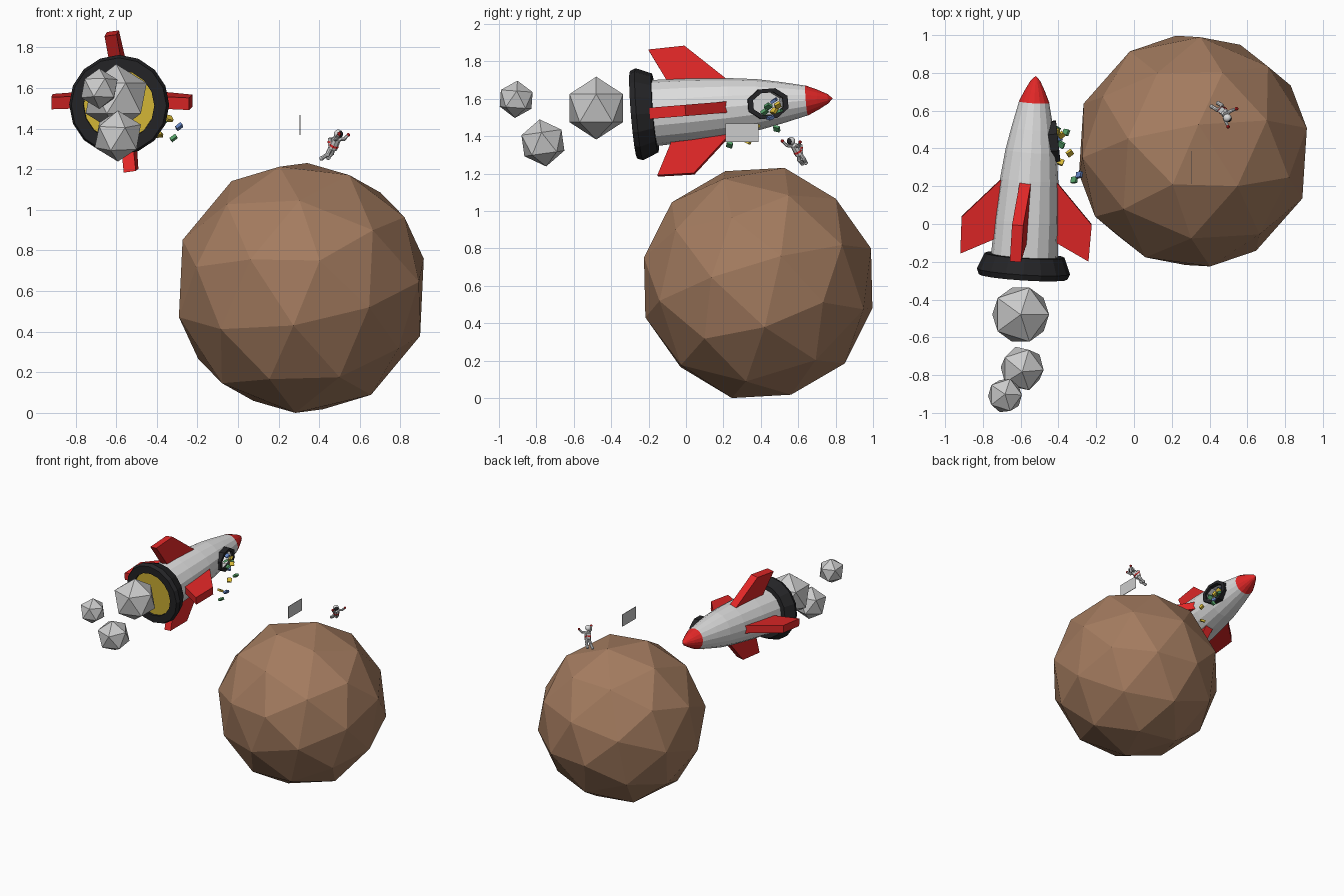
import bpy, bmesh, math, random
from mathutils import Vector, Matrix

if "Cube" in bpy.data.objects:
    bpy.data.objects.remove(bpy.data.objects["Cube"])

random.seed(4)


def mat(name, r, g, b):
    m = bpy.data.materials.new(name)
    m.diffuse_color = (r, g, b, 1)
    m.use_nodes = True
    m.node_tree.nodes["Principled BSDF"].inputs["Base Color"].default_value = m.diffuse_color
    return m


WHITE = mat("white", .72, .72, .72)
SMOKE = mat("smoke_grey", .60, .60, .60)
RED = mat("red", .75, .02, .02)
BLACK = mat("black", .018, .018, .02)
YELLOW = mat("yellow", .70, .50, .04)
BROWN = mat("planet_brown", .37, .20, .115)
GREEN = mat("green", .09, .36, .14)
BLUE = mat("blue", .12, .22, .52)


def finish(bm, name, material, matrix=Matrix()):
    bmesh.ops.remove_doubles(bm, verts=bm.verts, dist=1e-5)
    bmesh.ops.recalc_face_normals(bm, faces=bm.faces)
    me = bpy.data.meshes.new(name)
    bm.to_mesh(me)
    bm.free()
    me.materials.append(material)
    ob = bpy.data.objects.new(name, me)
    bpy.context.collection.objects.link(ob)
    ob.matrix_world = matrix
    return ob


def lathe(name, profile, sides, material, matrix=Matrix(), loop=False, turn=0):
    """Spin (radius, height) points round local z."""
    bm = bmesh.new()
    rings = []
    for i in range(sides):
        a = turn + 2 * math.pi * i / sides
        rings.append([bm.verts.new((r * math.cos(a), r * math.sin(a), z)) for r, z in profile])
    n = len(profile)
    for i in range(sides):
        p, q = rings[i], rings[(i + 1) % sides]
        for j in range(n if loop else n - 1):
            k = (j + 1) % n
            bm.faces.new((p[j], q[j], q[k], p[k]))
    return finish(bm, name, material, matrix)


def prism(name, points, thick, material, matrix=Matrix()):
    """Extrude an (x, z) outline along local y."""
    bm = bmesh.new()
    f = bm.faces.new([bm.verts.new((x, -thick / 2, z)) for x, z in points])
    new = bmesh.ops.extrude_face_region(bm, geom=[f])["geom"]
    bmesh.ops.translate(bm, vec=(0, thick, 0), verts=[v for v in new if isinstance(v, bmesh.types.BMVert)])
    return finish(bm, name, material, matrix)


def ball(name, centre, radius, sub, material, rot=Matrix()):
    bm = bmesh.new()
    bmesh.ops.create_icosphere(bm, subdivisions=sub, radius=radius)
    return finish(bm, name, material, Matrix.Translation(centre) @ rot)


def box(name, centre, size, material, rot=Matrix()):
    bm = bmesh.new()
    bmesh.ops.create_cube(bm, size=1)
    return finish(bm, name, material,
                  Matrix.Translation(centre) @ rot @ Matrix.Diagonal((*size, 1)))


def limb(name, a, b, r, material):
    a, b = Vector(a), Vector(b)
    m = Matrix.Translation(a) @ (b - a).to_track_quat("Z", "Y").to_matrix().to_4x4()
    h = (b - a).length
    return lathe(name, [(0, 0), (r, 0), (r * .9, h), (0, h)], 8, material, m)


def frame(x, y, z, origin=(0, 0, 0)):
    m = Matrix((x, y, z)).transposed().to_4x4()
    m.translation = origin
    return m


# Planet, turned so two neighbouring corners point the right way
up = Vector((.51, -.14, .35)).normalized()
side = Vector((.51, .36, -.12))
side = (side - up * side.dot(up)).normalized()
planet = ball("planet", (.312, .386, .628), .632, 2, BROWN, frame(side, up.cross(side), up))
low = min((planet.matrix_world @ v.co).z for v in planet.data.vertices)
planet.matrix_world = Matrix.Translation((0, 0, -low)) @ planet.matrix_world

# Rocket frame: local z runs tail to nose, local x to the right, local y down
axis = Vector((.063, 1, .082)).normalized()
right = (Vector((1, 0, 0)) - axis * axis.x).normalized()
ROCKET = frame(right, axis.cross(right), axis, (-.587, -.28, 1.515))

body = lathe("rocket_body", [(0, .08), (.178, .08), (.17, .30), (.154, .52), (.136, .67),
                             (.112, .79), (.08, .93), (0, .93)], 16, WHITE, ROCKET)
lathe("nose_cone", [(0, .93), (.081, .93), (.054, .99), (.025, 1.045), (0, 1.07)], 16, RED, ROCKET)
lathe("tail_ring", [(.17, .115), (.212, .115), (.247, .03), (.235, 0), (.175, 0)],
      16, BLACK, ROCKET, loop=True)
lathe("engine_glow", [(0, .015), (.18, .015), (.18, .03), (0, .03)], 16, YELLOW, ROCKET)

# Four swept fins
for name, ang in (("right", 0), ("top", -98), ("left", 180), ("bottom", 82)):
    prism("fin_" + name, [(.13, .21), (.34, .105), (.345, .30), (.14, .52)], .06, RED,
          ROCKET @ Matrix.Rotation(math.radians(ang), 4, "Z"))

# Octagonal hatch on the right side, with a pocket cut behind it
HATCH = (ROCKET @ Matrix.Translation((.128, 0, .73)) @ Matrix.Rotation(math.pi / 2 - .17, 4, "Y")
         @ Matrix.Diagonal((1, .74, 1, 1)))
T8 = math.pi / 8
lathe("hatch_frame", [(.086, -.04), (.116, -.04), (.116, .012), (.086, .012)], 8, BLACK, HATCH, True, T8)
cutter = lathe("hatch_cutter", [(0, -.13), (.085, -.13), (.085, .1), (0, .1)], 8, WHITE, HATCH, False, T8)
cutter.hide_render = True
cutter.hide_viewport = True
cut = body.modifiers.new("hatch", "BOOLEAN")
cut.operation = "DIFFERENCE"
cut.solver = "EXACT"
cut.object = cutter

# Cargo spilling out of the hatch
cargo = [(-.317, .233, 1.354, GREEN), (-.29, .26, 1.41, BLUE), (-.34, .375, 1.45, YELLOW),
         (-.39, .328, 1.37, YELLOW), (-.36, .485, 1.44, GREEN), (-.385, .47, 1.535, YELLOW),
         (-.385, .42, 1.53, GREEN), (-.40, .45, 1.50, BLUE), (-.41, .49, 1.565, YELLOW),
         (-.41, .50, 1.535, GREEN), (-.42, .44, 1.56, GREEN), (-.43, .47, 1.59, BLUE)]
for i, (x, y, z, m) in enumerate(cargo):
    r = [random.uniform(-.8, .8) for _ in range(3)]
    rot = (Matrix.Rotation(r[0], 4, "X") @ Matrix.Rotation(r[1], 4, "Y") @ Matrix.Rotation(r[2], 4, "Z"))
    box(f"cargo_box_{i}", (x, y, z), (.034, .032, .016), m, rot)

# Exhaust puffs
for i, (c, r, tilt) in enumerate((((-.60, -.48, 1.55), .168, 0), ((-.592, -.765, 1.364), .127, 8),
                                  ((-.683, -.908, 1.597), .1, -4))):
    ball(f"smoke_puff_{i}", c, r, 1, SMOKE, Matrix.Rotation(math.radians(tilt), 4, "X"))

# Loose floating panel
box("floating_panel", (.306, .30, 1.418), (.004, .175, .098), SMOKE)

# Astronaut, facing front right
chest, hip = Vector((.488, .578, 1.352)), Vector((.466, .606, 1.302))
face = Vector((.7, -.65, -.1)).normalized()
ball("astronaut_helmet", (.494, .562, 1.374), .022, 3, WHITE)
ball("astronaut_visor", Vector((.494, .562, 1.374)) + face * .007, .0185, 3, BLACK)
limb("astronaut_torso", hip, chest, .023, WHITE)
limb("astronaut_belt", hip.lerp(chest, .25), hip.lerp(chest, .42), .0245, RED)
back = frame(face.cross((chest - hip).normalized()).normalized(), face,
             face.cross((chest - hip).normalized()).normalized().cross(face))
box("astronaut_backpack", hip.lerp(chest, .62) - face * .024, (.034, .02, .04), WHITE, back)
box("backpack_stripe", hip.lerp(chest, .62) - face * .026, (.036, .019, .009), RED, back)
limbs = {"arm_right": ((.497, .590, 1.347), (.522, .603, 1.348), (.543, .61, 1.369)),
         "arm_left": ((.478, .565, 1.347), (.487, .54, 1.35), (.498, .515, 1.374)),
         "leg_right": ((.470, .612, 1.305), (.462, .63, 1.278), (.445, .64, 1.258)),
         "leg_left": ((.456, .604, 1.305), (.44, .605, 1.272), (.412, .622, 1.254))}
for name, (a, b, c) in limbs.items():
    r = .0095 if name[0] == "a" else .012
    limb("astronaut_upper_" + name, a, b, r, WHITE)
    limb("astronaut_lower_" + name, b, c, r * .9, WHITE)
    ball("astronaut_joint_" + name, b, r, 2, WHITE)
    ball("astronaut_end_" + name, c, r, 2, RED if name[0] == "a" else WHITE)
